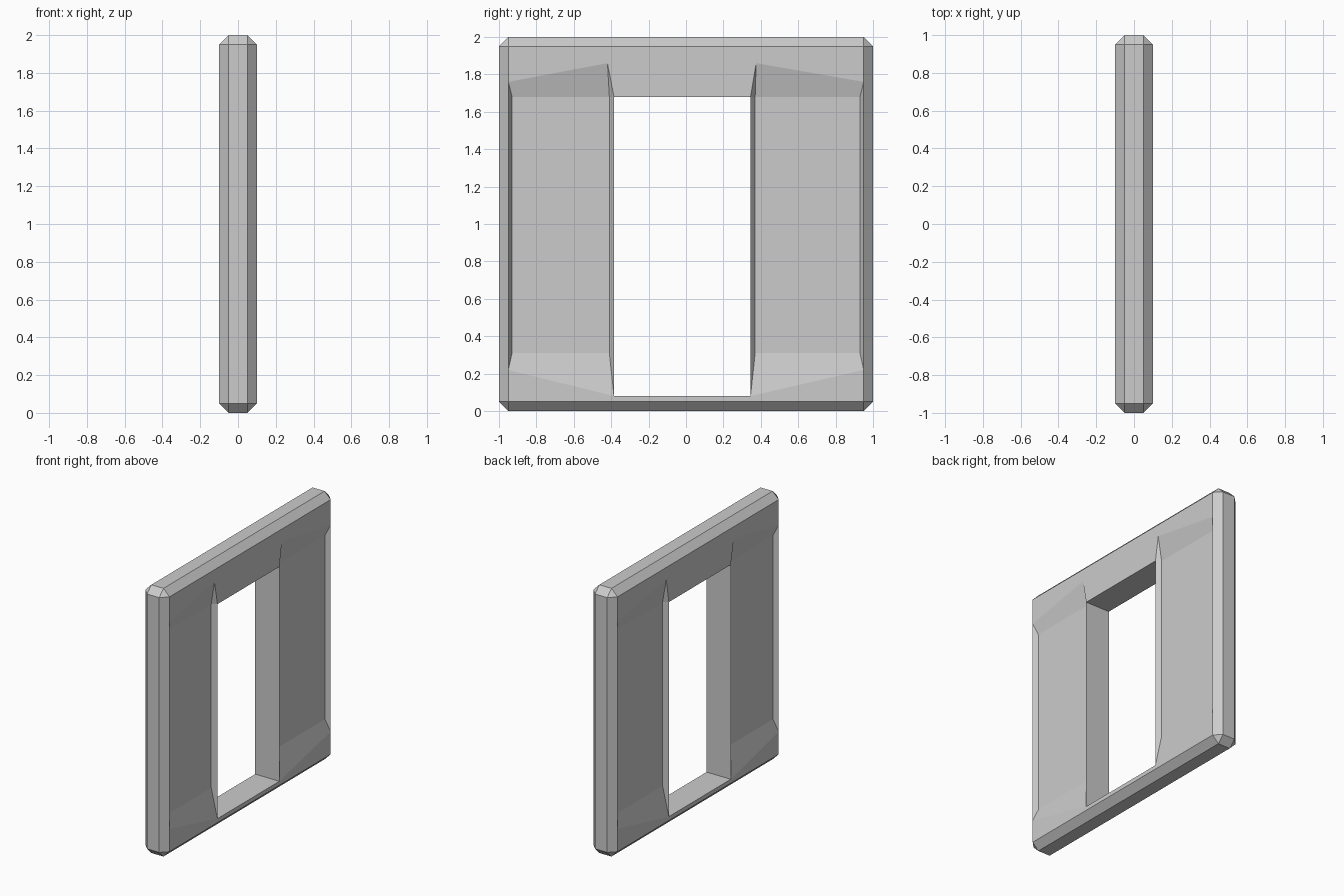
import bpy, bmesh

if "Cube" in bpy.data.objects:
    bpy.data.objects.remove(bpy.data.objects["Cube"])

HALF_X, CH, DEPTH = 0.1, 0.05, 0.034   # half thickness, chamfer, recess depth
E = 1 - CH                             # flat face edge in y
LO, HI = CH, 2 - CH                    # flat face edges in z
DL, DR, DB, DT = -0.385, 0.345, 0.08, 1.68   # door opening

bm = bmesh.new()


def face(*pts):
    return bm.faces.new([bm.verts.new(p) for p in pts])


def flat(x, yz):
    return face(*[(x, y, z) for y, z in yz])


# front plate above and below the opening
flat(HALF_X, [(-E, HI), (-E, 1.76), (-0.42, 1.86), (DL, DT),
              (DR, DT), (0.375, 1.86), (E, 1.76), (E, HI)])
flat(HALF_X, [(-E, LO), (E, LO), (E, 0.22), (DR, DB), (DL, DB), (-E, 0.22)])

# recessed panel on each side of the opening
for s, door, apex, inner in ((-1, DL, -0.42, -0.41), (1, DR, 0.375, 0.37)):
    o_top, o_bot = (HALF_X, s * E, 1.76), (HALF_X, s * E, 0.22)
    tip = (HALF_X, apex, 1.86)
    d_top, d_bot = (HALF_X, door, DT), (HALF_X, door, DB)
    xf = HALF_X - DEPTH
    a, b = (xf, s * 0.93, 1.68), (xf, inner, 1.68)
    c, d = (xf, inner, 0.31), (xf, s * 0.93, 0.31)
    face(a, b, c, d)
    face(o_top, tip, b, a)
    face(tip, d_top, b)
    face(d_top, d_bot, c, b)
    face(d_bot, o_bot, d, c)
    face(o_bot, o_top, a, d)
    # vertical chamfer and side
    face((HALF_X, s * E, LO), o_bot, o_top, (HALF_X, s * E, HI),
         (CH, s, HI), (CH, s, LO))
    face((CH, s, LO), (CH, s, HI), (0, s, HI), (0, s, LO))
    # chamfered corners
    for z, ze in ((LO, 0), (HI, 2)):
        face((HALF_X, s * E, z), (CH, s, z), (CH, s * E, ze))
        face((CH, s, z), (CH, s * E, ze), (0, s * E, ze), (0, s, z))

# top and bottom chamfers and ends
for z, ze in ((LO, 0), (HI, 2)):
    face((HALF_X, -E, z), (HALF_X, E, z), (CH, E, ze), (CH, -E, ze))
    face((CH, -E, ze), (CH, E, ze), (0, E, ze), (0, -E, ze))

# door reveal
door = [(DL, DB), (DR, DB), (DR, DT), (DL, DT)]
for (y0, z0), (y1, z1) in zip(door, door[1:] + door[:1]):
    face((HALF_X, y0, z0), (HALF_X, y1, z1), (0, y1, z1), (0, y0, z0))

# mirror to the other face, weld and orient
geom = bm.verts[:] + bm.edges[:] + bm.faces[:]
copy = bmesh.ops.duplicate(bm, geom=geom)["geom"]
for v in copy:
    if isinstance(v, bmesh.types.BMVert):
        v.co.x = -v.co.x
bmesh.ops.remove_doubles(bm, verts=bm.verts[:], dist=0.0005)
bmesh.ops.recalc_face_normals(bm, faces=bm.faces[:])

mesh = bpy.data.meshes.new("doorway_wall")
bm.to_mesh(mesh)
bm.free()
bpy.context.collection.objects.link(bpy.data.objects.new("doorway_wall", mesh))
